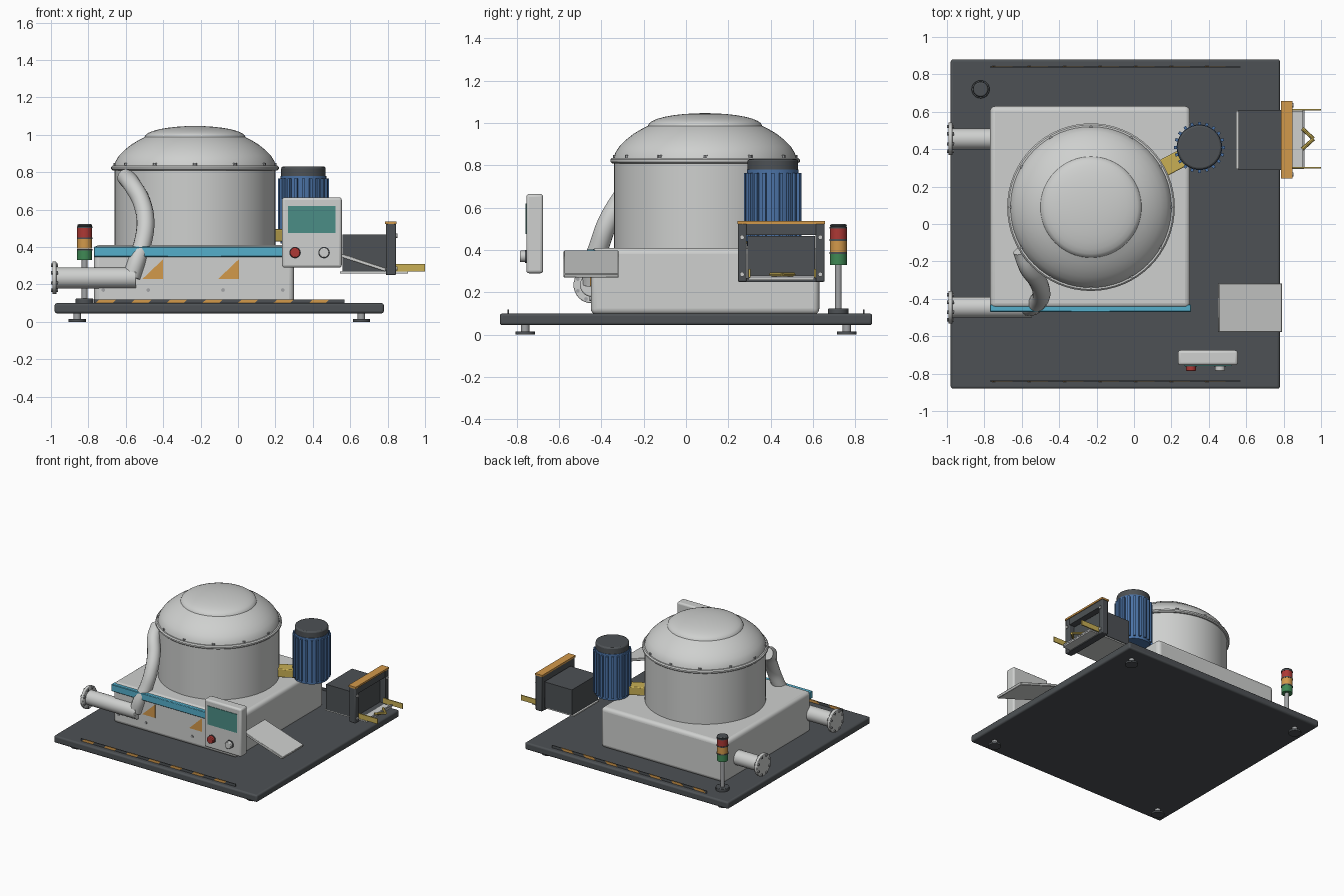
import bpy, bmesh, math
from mathutils import Vector, Matrix

if "Cube" in bpy.data.objects:
    bpy.data.objects.remove(bpy.data.objects["Cube"])


def material(name, r, g, b):
    m = bpy.data.materials.new(name)
    m.diffuse_color = (r, g, b, 1)
    m.use_nodes = True
    m.node_tree.nodes["Principled BSDF"].inputs["Base Color"].default_value = m.diffuse_color
    return m


LIGHT = material("light grey metal", 0.62, 0.63, 0.62)
DARK = material("dark grey", 0.075, 0.083, 0.09)
BLUE = material("motor blue", 0.07, 0.17, 0.38)
CYAN = material("cyan trim", 0.09, 0.43, 0.60)
ORANGE = material("safety orange", 0.65, 0.32, 0.07)
YELLOW = material("guard yellow", 0.58, 0.43, 0.09)
TEAL = material("screen teal", 0.07, 0.27, 0.24)
RED = material("signal red", 0.42, 0.04, 0.035)
GREEN = material("signal green", 0.05, 0.25, 0.09)
STEEL = material("mid steel", 0.36, 0.37, 0.38)


def finish(bm, name, mat, bevel=0, segs=3):
    bmesh.ops.recalc_face_normals(bm, faces=bm.faces)
    me = bpy.data.meshes.new(name)
    bm.to_mesh(me)
    bm.free()
    ob = bpy.data.objects.new(name, me)
    bpy.context.collection.objects.link(ob)
    me.materials.append(mat)
    if bevel:
        b = ob.modifiers.new("bevel", "BEVEL")
        b.width, b.segments, b.limit_method = bevel, segs, "ANGLE"
    return ob


def box(name, mat, x, y, z, bevel=0, segs=3):
    """Box from (min, max) pairs."""
    bm = bmesh.new()
    bmesh.ops.create_cube(bm, size=1)
    for v in bm.verts:
        v.co = [(a + b) / 2 + c * (b - a) for (a, b), c in zip((x, y, z), v.co)]
    return finish(bm, name, mat, bevel, segs)


def rod(name, mat, start, end, r, sides=32, bevel=0):
    """Cylinder between two points."""
    a, b = Vector(start), Vector(end)
    bm = bmesh.new()
    turn = (b - a).to_track_quat("Z", "Y").to_matrix().to_4x4()
    bmesh.ops.create_cone(bm, cap_ends=True, segments=sides, radius1=r, radius2=r,
                          depth=(b - a).length, matrix=Matrix.Translation((a + b) / 2) @ turn)
    return finish(bm, name, mat, bevel, 2)


def lathe(name, mat, cx, cy, profile, sides=64):
    """Spin (radius, height) points around a vertical axis."""
    bm = bmesh.new()
    vs = [bm.verts.new((r, 0, z)) for r, z in profile]
    es = [bm.edges.new(p) for p in zip(vs, vs[1:])]
    bmesh.ops.spin(bm, geom=vs + es, axis=(0, 0, 1), cent=(0, 0, 0), angle=math.tau, steps=sides)
    bmesh.ops.remove_doubles(bm, verts=bm.verts, dist=1e-4)
    bmesh.ops.translate(bm, verts=bm.verts, vec=(cx, cy, 0))
    return finish(bm, name, mat)


def prism(name, mat, pts, y, t):
    """Thin plate from an x-z outline, between y and y + t."""
    bm = bmesh.new()
    f = bm.faces.new([bm.verts.new((px, y, pz)) for px, pz in pts])
    ext = bmesh.ops.extrude_face_region(bm, geom=[f])["geom"]
    bmesh.ops.translate(bm, verts=[g for g in ext if isinstance(g, bmesh.types.BMVert)], vec=(0, t, 0))
    return finish(bm, name, mat)


# Base plate and levelling feet
box("base_plate", DARK, (-0.98, 0.78), (-0.88, 0.88), (0.045, 0.10), 0.012)
for x in (-0.86, 0.66):
    for y in (-0.76, 0.76):
        rod("foot_pad", DARK, (x, y, 0), (x, y, 0.014), 0.046)
        rod("foot_stem", STEEL, (x, y, 0.01), (x, y, 0.05), 0.02, 16)

# Striped hazard strips near the front and back edges
for y in (-0.84, 0.84):
    box("hazard_strip", DARK, (-0.77, 0.57), (y - 0.003, y + 0.003), (0.10, 0.12))
    for i in range(7):
        x = -0.76 + i * 0.19
        prism("hazard_stripe", ORANGE, [(x, 0.101), (x + 0.09, 0.101), (x + 0.11, 0.12), (x + 0.02, 0.12)],
              y - 0.0045, 0.009)

# Main housing with trim, warning triangles and bolts
box("housing", LIGHT, (-0.77, 0.30), (-0.45, 0.63), (0.095, 0.41), 0.028, 4)
box("cyan_trim", CYAN, (-0.77, 0.305), (-0.47, -0.43), (0.347, 0.402), 0.004, 1)
for x in (-0.40, 0.005):
    prism("warning_triangle", ORANGE, [(x - 0.11, 0.23), (x, 0.23), (x, 0.335)], -0.454, 0.006)
for x in (-0.72, -0.48, -0.08, 0.24):
    rod("housing_bolt", STEEL, (x, -0.457, 0.17), (x, -0.44, 0.17), 0.01, 12)

# Drum, rim and stepped dome lid
CX, CY = -0.23, 0.09
lathe("drum", LIGHT, CX, CY, [(0, 0.40), (0.43, 0.40), (0.43, 0.82), (0, 0.82)])
lathe("drum_rim", LIGHT, CX, CY, [(0.41, 0.81), (0.44, 0.81), (0.448, 0.817), (0.448, 0.828),
                                  (0.44, 0.836), (0.41, 0.836)])
lid = [(0.432, 0.83), (0.425, 0.858), (0.405, 0.89), (0.375, 0.92), (0.34, 0.948), (0.30, 0.972), (0.27, 0.987)]
cap = [(0.27 * math.cos(a), 0.987 + 0.06 * math.sin(a)) for a in [i * math.pi / 16 for i in range(1, 8)]]
lathe("dome_lid", LIGHT, CX, CY, lid + cap + [(0, 1.047)])
for i in range(12):
    a = i * math.tau / 12
    x, y = CX + 0.424 * math.cos(a), CY + 0.424 * math.sin(a)
    rod("rim_bolt", STEEL, (x, y, 0.83), (x, y, 0.85), 0.012, 8)

# Curved hose from the drum to the front pipe
path = [(-0.60, -0.14, 0.775), (-0.565, -0.235, 0.73), (-0.515, -0.305, 0.64), (-0.495, -0.37, 0.53),
        (-0.51, -0.41, 0.42), (-0.54, -0.44, 0.33), (-0.57, -0.445, 0.24)]
cu = bpy.data.curves.new("hose", "CURVE")
cu.dimensions, cu.bevel_depth, cu.bevel_resolution, cu.use_fill_caps = "3D", 0.048, 5, True
sp = cu.splines.new("BEZIER")
sp.bezier_points.add(len(path) - 1)
for p, co in zip(sp.bezier_points, path):
    p.co = co
    p.handle_left_type = p.handle_right_type = "AUTO"
cu.materials.append(LIGHT)
bpy.context.collection.objects.link(bpy.data.objects.new("hose", cu))

# Two flanged side pipes
for y, x_end in ((-0.445, -0.545), (0.455, -0.74)):
    rod("side_pipe", LIGHT, (-0.98, y, 0.235), (x_end, y, 0.235), 0.056, 32, 0.006)
    rod("pipe_flange", LIGHT, (-0.993, y, 0.235), (-0.97, y, 0.235), 0.087, 32, 0.004)
    for i in range(8):
        a = (i + 0.5) * math.tau / 8
        py, pz = y + 0.072 * math.cos(a), 0.235 + 0.072 * math.sin(a)
        rod("flange_bolt", STEEL, (-1.0, py, pz), (-0.963, py, pz), 0.009, 8)

# Finned motor and its bracket
MX, MY = 0.35, 0.41
rod("motor_body", BLUE, (MX, MY, 0.42), (MX, MY, 0.78), 0.122, 48)
rod("motor_cap", DARK, (MX, MY, 0.77), (MX, MY, 0.83), 0.119, 48, 0.01)
for i in range(20):
    fin = box("motor_fin", BLUE, (0.11, 0.136), (-0.008, 0.008), (0.44, 0.765))
    fin.matrix_world = Matrix.Translation((MX, MY, 0)) @ Matrix.Rotation(i * math.tau / 20, 4, "Z")
arm = box("motor_bracket", YELLOW, (-0.12, 0.12), (-0.047, 0.047), (0.43, 0.495), 0.006, 2)
arm.matrix_world = Matrix.Translation((0.225, 0.335, 0)) @ Matrix.Rotation(math.radians(28), 4, "Z")

# Control panel with screen and buttons
box("control_panel", LIGHT, (0.235, 0.555), (-0.755, -0.675), (0.29, 0.665), 0.014)
box("screen", TEAL, (0.268, 0.522), (-0.759, -0.75), (0.475, 0.62))
for x, mat in ((0.305, RED), (0.46, LIGHT)):
    rod("button_ring", DARK, (x, -0.762, 0.37), (x, -0.75, 0.37), 0.031, 24)
    rod("button", mat, (x, -0.785, 0.37), (x, -0.75, 0.37), 0.027, 24, 0.004)

# Sloped discharge tray
tray = box("discharge_tray", LIGHT, (-0.178, 0.178), (-0.13, 0.13), (-0.01, 0.01), 0.003, 1)
tray.matrix_world = Matrix.Translation((0.62, -0.448, 0.333)) @ Matrix.Rotation(math.radians(18), 4, "Y")

# Infeed box, frame, shelf and guide arms
box("infeed_box", DARK, (0.56, 0.80), (0.29, 0.61), (0.268, 0.466))
box("infeed_shelf", LIGHT, (0.545, 0.91), (0.295, 0.605), (0.258, 0.268))
for y in ((0.245, 0.287), (0.613, 0.655)):
    box("frame_side", DARK, (0.79, 0.845), y, (0.25, 0.525), 0.006, 2)
box("frame_top", DARK, (0.79, 0.842), (0.28, 0.62), (0.472, 0.525))
box("frame_bottom", DARK, (0.79, 0.842), (0.28, 0.62), (0.25, 0.268))
box("frame_cap", ORANGE, (0.785, 0.848), (0.243, 0.657), (0.523, 0.537))
for y in (0.265, 0.635):
    for z in (0.285, 0.46):
        rod("frame_bolt", LIGHT, (0.84, y, z), (0.853, y, z), 0.011, 12)
for y in (0.30, 0.61):
    box("guide_arm", YELLOW, (0.83, 1.0), (y - 0.004, y + 0.004), (0.27, 0.31))
box("guide_crossbar", STEEL, (0.90, 0.912), (0.30, 0.61), (0.268, 0.28))
for s in (-1, 1):
    rod("chevron_arm", YELLOW, (0.90, 0.455 + s * 0.055, 0.284), (0.96, 0.455, 0.284), 0.01, 8)

# Signal beacon stack
BX, BY = -0.82, 0.72
rod("beacon_base", DARK, (BX, BY, 0.095), (BX, BY, 0.124), 0.048, 32, 0.004)
rod("beacon_pole", STEEL, (BX, BY, 0.12), (BX, BY, 0.34), 0.016, 16)
for name, mat, z in (("green", GREEN, 0.33), ("amber", ORANGE, 0.391), ("red", RED, 0.45)):
    rod("beacon_" + name, mat, (BX, BY, z), (BX, BY, z + 0.052), 0.04)
    rod("beacon_divider", DARK, (BX, BY, z + 0.052), (BX, BY, z + 0.06), 0.042)
rod("beacon_cap", DARK, (BX, BY, 0.508), (BX, BY, 0.522), 0.04, 32, 0.008)

# Smooth rounded surfaces while keeping hard edges
for ob in bpy.context.scene.objects:
    if ob.type == "MESH":
        ob.select_set(True)
        bpy.context.view_layer.objects.active = ob
bpy.ops.object.shade_smooth_by_angle(angle=math.radians(35))
